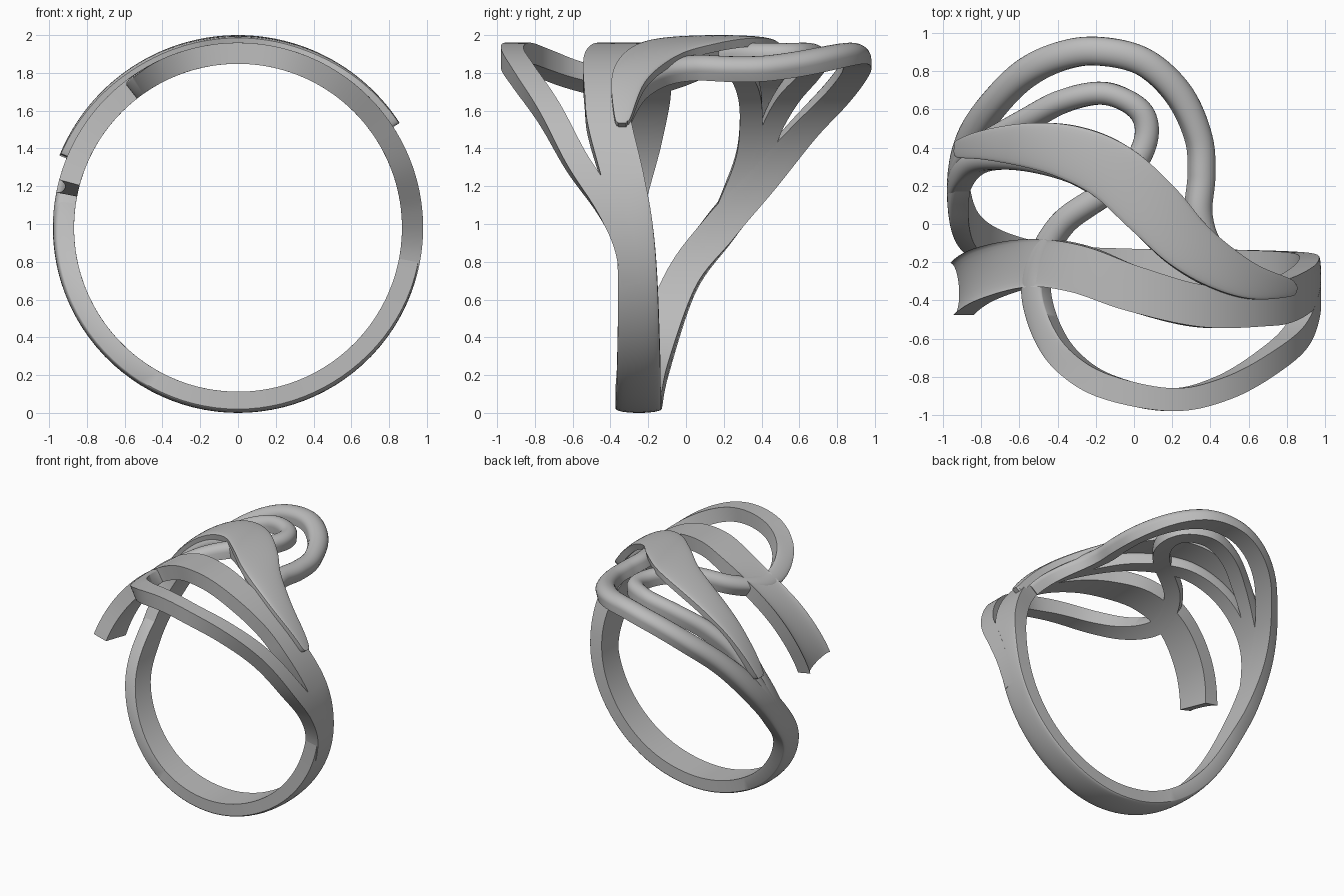
import bpy, bmesh
from math import sin, cos, pi, radians
from mathutils import Vector

cube = bpy.data.objects.get("Cube")
if cube:
    bpy.data.objects.remove(cube)

metal = bpy.data.materials.new("grey metal")
metal.use_nodes = True
GREY = (0.5, 0.5, 0.5, 1)
metal.diffuse_color = GREY
metal.node_tree.nodes["Principled BSDF"].inputs["Base Color"].default_value = GREY

CENTRE_Z, OUTER, INNER = 0.98, 0.98, 0.868


def smooth_path(points, steps=10):
    """Spline through (angle, y, width, bulge) points."""
    p = [Vector(q) for q in points]
    p = [2 * p[0] - p[1]] + p + [2 * p[-1] - p[-2]]
    out = []
    for a, b, c, d in zip(p, p[1:], p[2:], p[3:]):
        for i in range(steps):
            t = i / steps
            out.append(0.5 * (2 * b + (c - a) * t + (2 * a - 5 * b + 4 * c - d) * t * t
                              + (3 * b - a - 3 * c + d) * t ** 3))
    return out + [p[-2]]


def band(name, points, outer=OUTER, inner=INNER, across=12):
    """Sweep a flat-backed section along a path wrapped on the finger cylinder.
    Angle 0 is the top, positive towards +x; bulge crowns or hollows the outside."""
    path = smooth_path(points)
    bm = bmesh.new()
    rings = []
    for i, (ang, y, width, bulge) in enumerate(path):
        before, after = path[max(i - 1, 0)], path[min(i + 1, len(path) - 1)]
        along = Vector((radians(after[0] - before[0]) * 0.95, after[1] - before[1])).normalized()
        side = Vector((-along.y, along.x)) * width / 2
        edge = outer - max(bulge, 0)
        section = [(-cos(pi * k / across), edge + bulge * sin(pi * k / across))
                   for k in range(across + 1)]
        section += [(u, inner) for u in (1, 0.5, 0, -0.5, -1)]
        ring = []
        for u, r in section:
            a = radians(ang) + side.x * u / 0.95
            ring.append(bm.verts.new((r * sin(a), y + side.y * u, CENTRE_Z + r * cos(a))))
        rings.append(ring)
    n = len(rings[0])
    for r0, r1 in zip(rings, rings[1:]):
        for k in range(n):
            bm.faces.new((r0[k], r0[(k + 1) % n], r1[(k + 1) % n], r1[k]))
    bm.faces.new(rings[0])
    bm.faces.new(rings[-1][::-1])
    bmesh.ops.recalc_face_normals(bm, faces=bm.faces)
    mesh = bpy.data.meshes.new(name)
    bm.to_mesh(mesh)
    bm.free()
    mesh.materials.append(metal)
    obj = bpy.data.objects.new(name, mesh)
    bpy.context.collection.objects.link(obj)
    bpy.ops.object.select_all(action='DESELECT')
    obj.select_set(True)
    bpy.context.view_layer.objects.active = obj
    bpy.ops.object.shade_smooth_by_angle(angle=radians(35))
    return obj


# Free end, over the top, round the shank and into the large rear loop
band("shank_and_rear_loop", [
    (-77, -.34, .28, -.04), (-57, -.26, .27, -.03), (-35, -.205, .25, -.01),
    (-18, -.235, .25, 0), (0, -.34, .24, 0), (22, -.43, .22, 0), (45, -.42, .23, 0),
    (57, -.40, .23, 0), (75, -.33, .22, 0), (90, -.275, .2, .01), (110, -.255, .21, .01),
    (145, -.25, .23, .02), (180, -.25, .24, .02), (215, -.2, .21, .02), (250, -.04, .18, .02),
    (270, .18, .19, .03), (288, .42, .17, .05), (306, .63, .15, .06), (321, .79, .15, .06),
    (335, .88, .15, .06), (348, .905, .15, .06), (363, .85, .15, .06), (375, .68, .15, .06),
    (382, .45, .14, .06), (383, .25, .14, .06), (382, .05, .14, .06), (386, -.12, .13, .06),
    (396, -.26, .12, .05), (410, -.33, .08, .05)])

# Front loop curling back under the top band into the small rear loop
band("front_and_small_loop", [
    (108, -.29, .1, 0), (95, -.33, .11, 0), (83, -.42, .12, 0), (68, -.58, .12, 0),
    (51, -.71, .12, 0), (30, -.86, .12, 0), (12, -.92, .12, 0), (-9, -.85, .13, 0),
    (-22, -.72, .13, 0), (-30, -.55, .13, .01), (-34, -.35, .13, .02), (-32, -.18, .13, .04),
    (-24, .01, .13, .06), (-9, .17, .13, .06), (0, .31, .13, .06), (4, .45, .13, .06),
    (3, .57, .13, .06), (-3, .65, .12, .06), (-12, .685, .12, .06), (-25, .64, .12, .06),
    (-39, .54, .12, .06), (-52, .46, .11, .05), (-68, .38, .1, .04), (-84, .24, .08, .03)])

# Slim strand carrying the leaf
band("inner_strand", [
    (-98, .1, .09, .02), (-80, .25, .13, .03), (-65, .325, .12, .05), (-50, .345, .12, .05),
    (-35, .33, .12, .05), (-20, .27, .12, .05), (-8, .16, .12, .05), (6, 0, .12, .05),
    (18, -.15, .12, .05), (32, -.26, .12, .05), (50, -.33, .08, .05)])

# Broad tapering leaf lying over the top
band("leaf", [
    (-67.5, .39, .04, .005), (-66, .393, .09, .005), (-50, .415, .16, .01),
    (-32, .41, .24, .015), (-18, .365, .29, .015), (-6, .265, .31, .015), (6, .075, .31, .015),
    (16, -.1, .28, .015), (27, -.225, .24, .015), (39, -.305, .18, .01), (54, -.335, .09, .005),
    (57, -.337, .04, .005)], outer=1.02, inner=.96)
